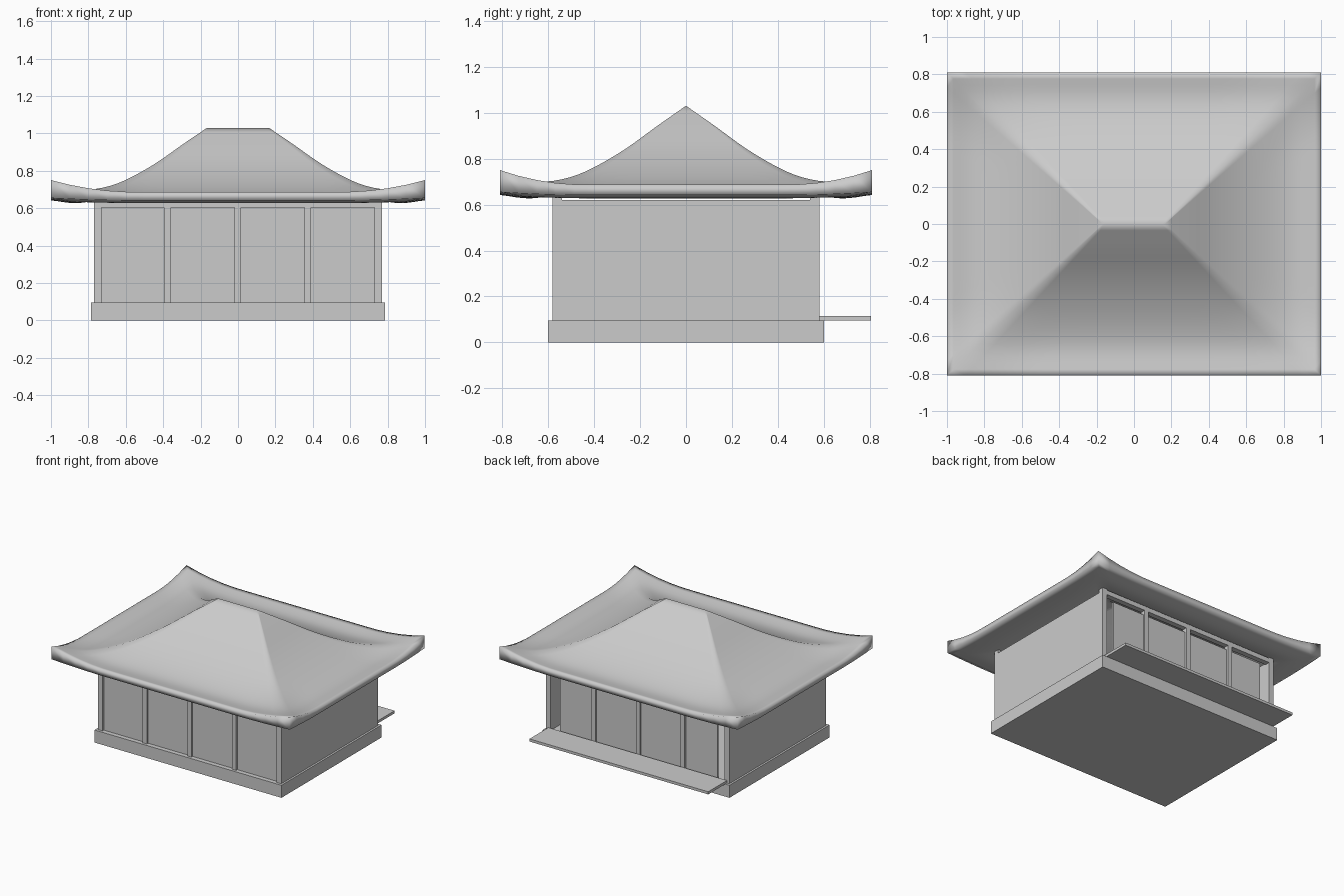
import bpy, bmesh

if "Cube" in bpy.data.objects:
    bpy.data.objects.remove(bpy.data.objects["Cube"])


def box(name, x0, x1, y0, y1, z0, z1):
    bm = bmesh.new()
    bmesh.ops.create_cube(bm, size=1)
    for v in bm.verts:
        v.co.x = x0 + (v.co.x + .5) * (x1 - x0)
        v.co.y = y0 + (v.co.y + .5) * (y1 - y0)
        v.co.z = z0 + (v.co.z + .5) * (z1 - z0)
    me = bpy.data.meshes.new(name)
    bm.to_mesh(me)
    bm.free()
    ob = bpy.data.objects.new(name, me)
    bpy.context.collection.objects.link(ob)
    return ob


# Plinth and rear veranda
box("plinth", -.785, .785, -.6, .6, 0, .095)
box("veranda_deck", -.75, .75, .58, .805, .095, .115)

# Side walls, stopping short of the eaves
for s, side in ((-1, "left"), (1, "right")):
    xs = sorted((s * .735, s * .77))
    box(side + "_wall", *xs, -.54, .54, .095, .62)

# Timber frame on front and back
posts = (-.75, -.377, -.002, .373, .75)
for s, side in ((-1, "front"), (1, "back")):
    ys = sorted((s * .54, s * .58))
    for i, x in enumerate(posts):
        w = .02 if i in (0, 4) else .0175
        box(f"{side}_post_{i}", x - w, x + w, *ys, .095, .648 if i in (0, 4) else .61)
    box(side + "_beam", -.73, .73, *ys, .605, .64)

# Infill panels at the front, lower sliding screens at the back
for i in range(4):
    box(f"front_panel_{i}", posts[i], posts[i + 1], -.565, -.55, .095, .605)
    box(f"back_screen_{i}", max(posts[i], -.66), min(posts[i + 1], .66),
        .55, .565, .095, .577)

# Curved hipped roof shell: concentric rings from ridge to upturned rim
PROFILE = [(0, 1.03), (.15, .945), (.33, .84), (.5, .76), (.68, .698), (.83, .672), (1, .687)]
N, RINGS = 20, 24


def height(t):
    for i in range(len(PROFILE) - 1):
        (a, za), (b, zb) = PROFILE[i], PROFILE[i + 1]
        if t <= b + 1e-6:
            def slope(k):
                if k == 0 or k == len(PROFILE) - 1:
                    j = min(k, len(PROFILE) - 2)
                    p, q = PROFILE[j], PROFILE[j + 1]
                else:
                    p, q = PROFILE[k - 1], PROFILE[k + 1]
                return (q[1] - p[1]) / (q[0] - p[0])
            h = b - a
            u = (t - a) / h
            return ((2*u**3 - 3*u*u + 1) * za + (u**3 - 2*u*u + u) * h * slope(i)
                    + (3*u*u - 2*u**3) * zb + (u**3 - u*u) * h * slope(i + 1))


def ring(bm, t, under):
    hx, hy = .165 + .835 * t, .81 * t
    corners = [(-1, -1), (1, -1), (1, 1), (-1, 1)]
    out = []
    for k in range(4):
        a, b = corners[k], corners[(k + 1) % 4]
        for j in range(N):
            u = j / N
            s = abs(2 * u - 1)
            lift = max(0, (s - .55) / .45) ** 2 * max(0, (t - .55) / .45) ** 1.5
            z = height(t) + .063 * lift
            if under:
                z -= .045 + .05 * lift
            out.append(bm.verts.new(((a[0] + (b[0] - a[0]) * u) * hx,
                                     (a[1] + (b[1] - a[1]) * u) * hy, z)))
    return out


bm = bmesh.new()
rings = [ring(bm, i / RINGS, False) for i in range(RINGS + 1)]
rings += [ring(bm, i / RINGS, True) for i in range(RINGS, -1, -1)]
for r0, r1 in zip(rings, rings[1:]):
    n = len(r0)
    for j in range(n):
        bm.faces.new((r0[j], r1[j], r1[(j + 1) % n], r0[(j + 1) % n]))
bmesh.ops.remove_doubles(bm, verts=bm.verts, dist=.0005)
bmesh.ops.recalc_face_normals(bm, faces=bm.faces)
for f in bm.faces:
    f.smooth = True
me = bpy.data.meshes.new("roof")
bm.to_mesh(me)
bm.free()
bpy.context.collection.objects.link(bpy.data.objects.new("roof", me))
